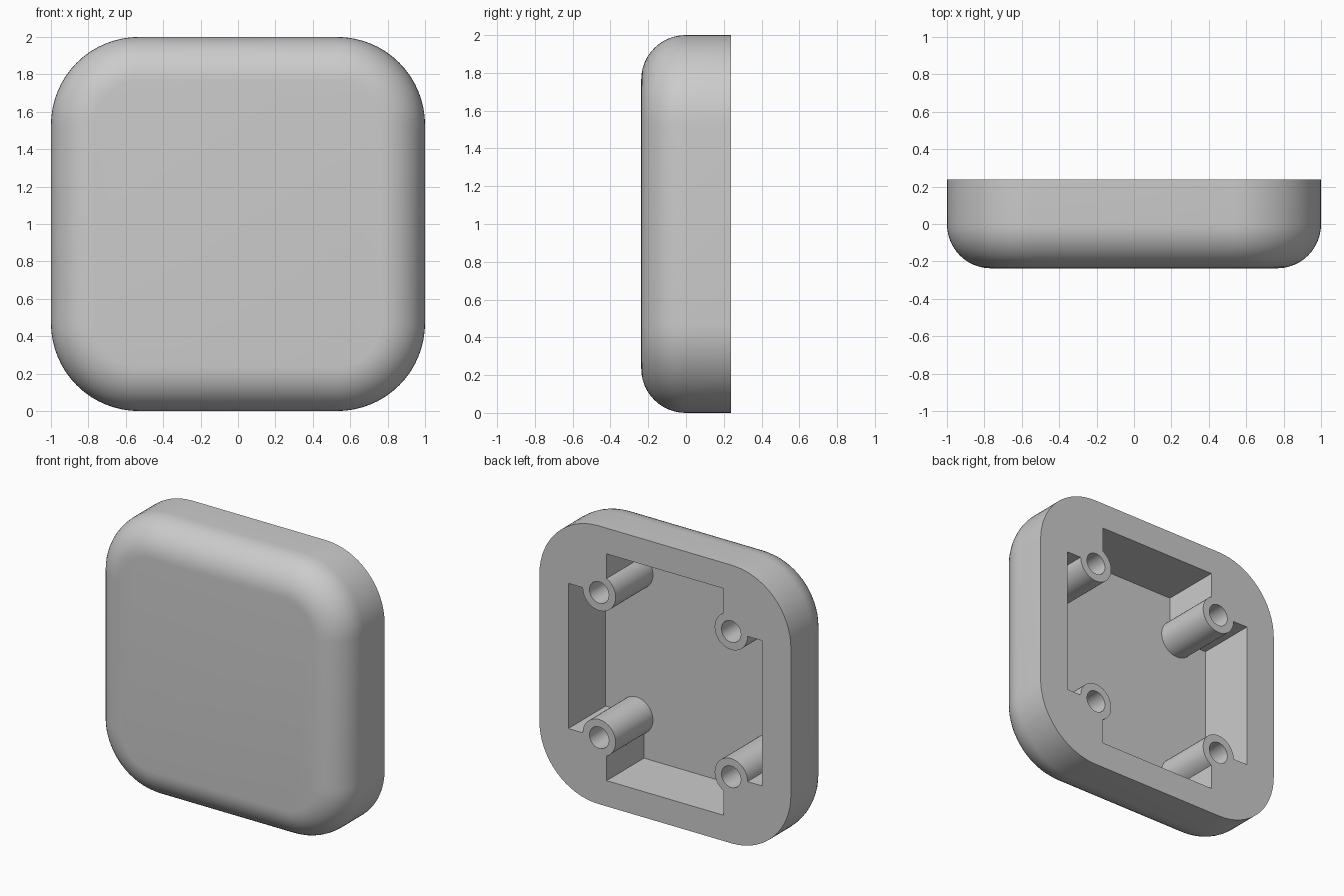
import bpy
import bmesh
from math import sin, cos, pi, radians

cube = bpy.data.objects.get("Cube")
if cube:
    bpy.data.objects.remove(cube, do_unlink=True)

HALF_DEPTH = 0.237
CORNER = 0.47      # corner radius of the outline
ROUND = 0.235      # radius of the front edge
FLOOR = -0.187     # inner face of the front wall
BOSS_X, BOSS_Z = 0.525, 0.522

grey = bpy.data.materials.new("light_grey")
grey.use_nodes = True
grey.diffuse_color = (0.6, 0.6, 0.6, 1)
grey.node_tree.nodes["Principled BSDF"].inputs["Base Color"].default_value = (0.6, 0.6, 0.6, 1)


def loft(name, rings):
    """Skin a list of closed rings and cap both ends."""
    bm = bmesh.new()
    rows = [[bm.verts.new(p) for p in ring] for ring in rings]
    for a, b in zip(rows, rows[1:]):
        n = len(a)
        for i in range(n):
            bm.faces.new((a[i], a[(i + 1) % n], b[(i + 1) % n], b[i]))
    bm.faces.new(rows[0])
    bm.faces.new(rows[-1])
    bmesh.ops.recalc_face_normals(bm, faces=bm.faces)
    mesh = bpy.data.meshes.new(name)
    bm.to_mesh(mesh)
    bm.free()
    mesh.materials.append(grey)
    obj = bpy.data.objects.new(name, mesh)
    bpy.context.collection.objects.link(obj)
    return obj


def prism(name, outline, y0, y1):
    return loft(name, [[(x, y, z) for x, z in outline] for y in (y0, y1)])


def circle(cx, cz, r, n=40):
    return [(cx + r * cos(2 * pi * i / n), cz + r * sin(2 * pi * i / n)) for i in range(n)]


def rounded_square(y, inset, seg=16):
    r, c = CORNER - inset, 1 - CORNER
    ring = []
    for k, (sx, sz) in enumerate(((1, 1), (-1, 1), (-1, -1), (1, -1))):
        for i in range(seg + 1):
            t = (k + i / seg) * pi / 2
            ring.append((sx * c + r * cos(t), y, 1 + sz * c + r * sin(t)))
    return ring


def subtract(target, cutter):
    """Cut one solid out of another, then discard the cutter."""
    cutter.hide_render = True
    mod = target.modifiers.new("cut", "BOOLEAN")
    mod.operation = "DIFFERENCE"
    mod.solver = "EXACT"
    mod.object = cutter
    with bpy.context.temp_override(object=target, active_object=target):
        bpy.ops.object.modifier_apply(modifier=mod.name)
    bpy.data.objects.remove(cutter, do_unlink=True)


# Shell: rounded square with a rounded front edge
rings = [rounded_square(HALF_DEPTH, 0)]
for i in range(13):
    t = i / 12 * pi / 2
    rings.append(rounded_square(-HALF_DEPTH + ROUND * (1 - sin(t)), ROUND * (1 - cos(t))))
housing = loft("housing", rings)

# Cross-shaped pocket, leaving four round screw posts standing
ax, az = 0.465, 0.815   # upright arm
bx, bz = 0.77, 0.522    # level arm
quarter = [(bx, bz), (ax, bz), (ax, az)]
cross = quarter + [(-x, z) for x, z in quarter[::-1]]
cross += [(-x, -z) for x, z in cross]
pocket = prism("pocket_cutter", [(x, z + 1) for x, z in cross], FLOOR, 0.35)

posts = [(sx * BOSS_X, 1 + sz * BOSS_Z) for sx in (-1, 1) for sz in (-1, 1)]
for x, z in posts:
    subtract(pocket, prism("post_cutter", circle(x, z, 0.131), -0.4, 0.5))
subtract(housing, pocket)

# Blind screw holes
for x, z in posts:
    subtract(housing, prism("hole_cutter", circle(x, z, 0.077), -0.15, 0.4))

# Smooth shading with sharp edges kept
bpy.ops.object.select_all(action="DESELECT")
housing.select_set(True)
bpy.context.view_layer.objects.active = housing
bpy.ops.object.shade_smooth_by_angle(angle=radians(30))
